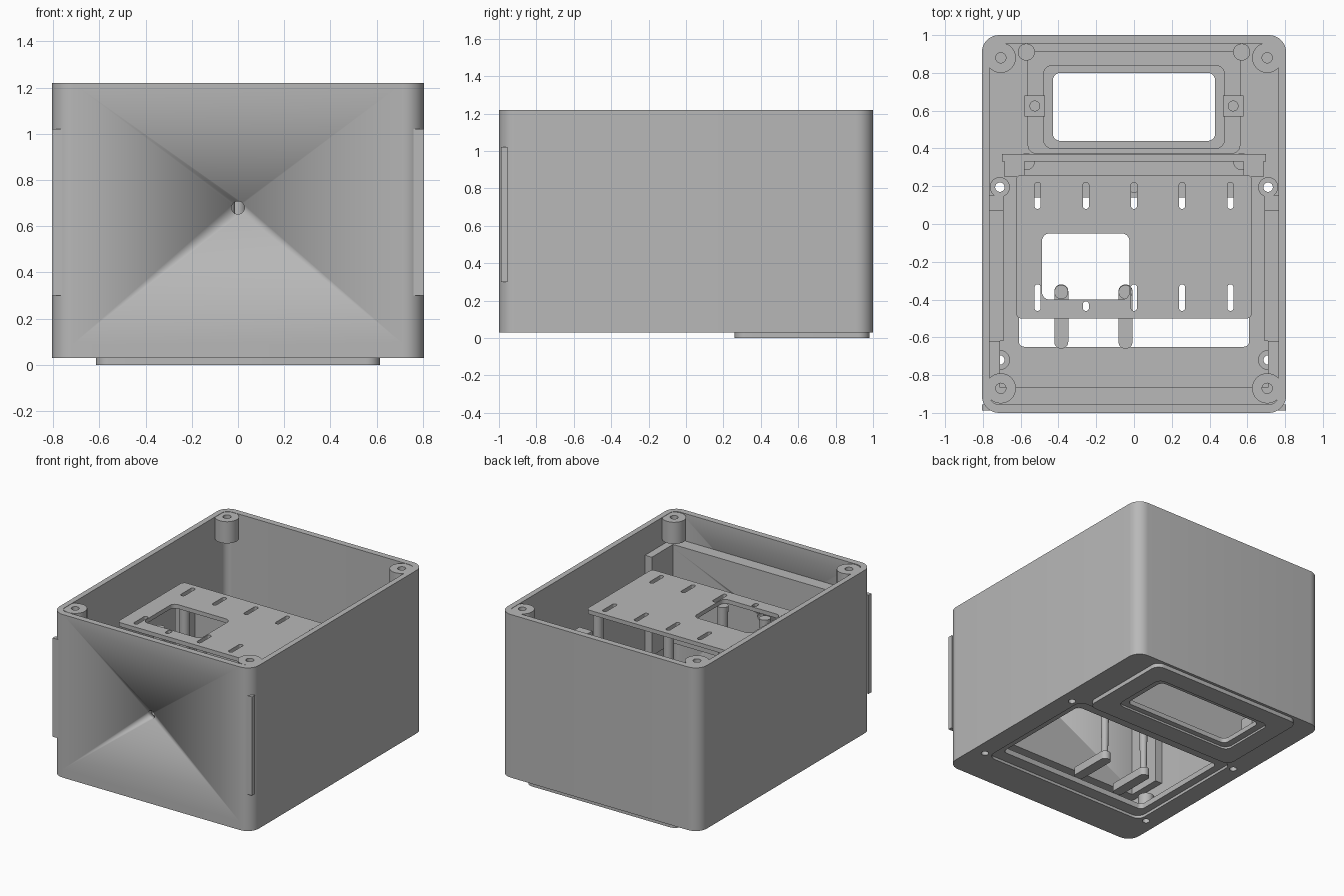
import bpy, bmesh
from math import sin, cos, pi, radians
from mathutils import Matrix

cube = bpy.data.objects.get("Cube")
if cube:
    bpy.data.objects.remove(cube, do_unlink=True)

GREY = (0.48, 0.48, 0.48, 1)
mat = bpy.data.materials.new("plain grey")
mat.use_nodes = True
mat.diffuse_color = GREY
mat.node_tree.nodes["Principled BSDF"].inputs["Base Color"].default_value = GREY


def finish(name, mesh):
    ob = bpy.data.objects.new(name, mesh)
    bpy.context.collection.objects.link(ob)
    mesh.materials.clear()
    mesh.materials.append(mat)
    bpy.ops.object.select_all(action='DESELECT')
    ob.select_set(True)
    bpy.context.view_layer.objects.active = ob
    bpy.ops.object.shade_smooth_by_angle(angle=radians(30))
    return ob


def rect(x0, x1, y0, y1, r=0.0):
    """Rectangle outline with rounded corners."""
    if r == 0:
        return [(x0, y0), (x1, y0), (x1, y1), (x0, y1)]
    centres = [(x1 - r, y1 - r), (x0 + r, y1 - r), (x0 + r, y0 + r), (x1 - r, y0 + r)]
    pts = []
    for q, (cx, cy) in enumerate(centres):
        for i in range(9):
            a = (q + i / 8) * pi / 2
            pts.append((cx + r * cos(a), cy + r * sin(a)))
    return pts


def centred(w, y0, y1, r=0.0):
    return rect(-w, w, y0, y1, r)


def circle(x, y, r, n=28):
    return [(x + r * cos(2 * pi * i / n), y + r * sin(2 * pi * i / n)) for i in range(n)]


def plate(name, z0, z1, *loops):
    """Extrude an outline with any number of holes between two heights."""
    cu = bpy.data.curves.new(name, 'CURVE')
    cu.dimensions = '2D'
    cu.fill_mode = 'BOTH'
    cu.extrude = (z1 - z0) / 2
    for loop in loops:
        sp = cu.splines.new('POLY')
        sp.points.add(len(loop) - 1)
        for p, (x, y) in zip(sp.points, loop):
            p.co = (x, y, 0, 1)
        sp.use_cyclic_u = True
    tmp = bpy.data.objects.new(name, cu)
    mesh = bpy.data.meshes.new_from_object(tmp)
    bpy.data.objects.remove(tmp)
    bpy.data.curves.remove(cu)
    bm = bmesh.new()
    bm.from_mesh(mesh)
    bmesh.ops.remove_doubles(bm, verts=bm.verts, dist=1e-5)
    bmesh.ops.recalc_face_normals(bm, faces=bm.faces)
    bmesh.ops.translate(bm, verts=bm.verts, vec=(0, 0, (z0 + z1) / 2))
    bm.to_mesh(mesh)
    bm.free()
    return finish(name, mesh)


def post(name, x, y, z0, z1, r0, r1):
    bm = bmesh.new()
    bmesh.ops.create_cone(bm, cap_ends=True, segments=28, radius1=r0, radius2=r1, depth=z1 - z0,
                          matrix=Matrix.Translation((x, y, (z0 + z1) / 2)))
    mesh = bpy.data.meshes.new(name)
    bm.to_mesh(mesh)
    bm.free()
    return finish(name, mesh)


# Outer shell and the embedded front panel
outer = centred(0.805, -1, 1, 0.09)
shell = plate("shell_walls", 0.09, 1.22, outer, centred(0.765, -0.955, 0.955, 0.05))
panel = plate("front_panel", 0.30, 1.02, centred(0.805, -0.988, -0.955))
ledge = plate("front_inner_ledge", 0.30, 1.02, centred(0.766, -0.956, -0.865))

# Round hole through the front
cutter = post("front_hole_cutter", 0, 0, -0.2, 0.2, 0.028, 0.028)
cutter.matrix_world = Matrix.Translation((0, -0.95, 0.68)) @ Matrix.Rotation(pi / 2, 4, 'X')
cutter.hide_render = True
for ob in (shell, panel, ledge):
    mod = ob.modifiers.new("front_hole", 'BOOLEAN')
    mod.operation = 'DIFFERENCE'
    mod.solver = 'EXACT'
    mod.object = cutter
    bpy.context.view_layer.objects.active = ob
    bpy.ops.object.modifier_apply(modifier=mod.name)
bpy.data.objects.remove(cutter, do_unlink=True)

# Floor in stepped layers: access opening, screw holes and window
holes = [circle(sx * 0.71, y, 0.025) for sx in (-1, 1) for y in (0.195, -0.72)]
small_window = centred(0.43, 0.44, 0.80, 0.04)
large_window = centred(0.48, 0.40, 0.84, 0.05)
opening = centred(0.61, -0.65, 0.14, 0.03)
plate("floor_recess", 0.03, 0.05, outer, centred(0.665, -0.74, 0.23, 0.06), small_window, *holes)
plate("floor", 0.05, 0.07, outer, opening, large_window, *holes)
plate("floor_top", 0.07, 0.09, outer, opening, centred(0.56, 0.375, 0.91, 0.04), *holes)

# Raised bezel under the window
bezel = centred(0.615, 0.26, 0.98, 0.06)
plate("bezel_lip", 0, 0.015, bezel, large_window)
plate("bezel", 0.015, 0.03, bezel, small_window)

# Wall between the window and the access opening
plate("divider_wall", 0.09, 0.85, centred(0.70, 0.33, 0.37))

# Mirrored fittings along both sides
for side, s in (("right", -1), ("left", 1)):
    def span(a, b, y0, y1):
        return rect(min(s * a, s * b), max(s * a, s * b), y0, y1)
    for end, y in (("back", 0.88), ("front", -0.87)):
        plate(f"{side}_{end}_corner_boss", 1.06, 1.218,
              circle(s * 0.705, y, 0.08), circle(s * 0.705, y, 0.027))
    for end, y in (("back", 0.195), ("front", -0.72)):
        plate(f"{side}_{end}_cover_boss", 0.09, 0.22,
              circle(s * 0.71, y, 0.053), circle(s * 0.71, y, 0.025))
    plate(f"{side}_front_wing", 0.30, 1.02, span(0.71, 0.766, -0.866, -0.62))
    plate(f"{side}_side_rail", 0.09, 0.14, span(0.69, 0.766, -0.62, 0.07))
    plate(f"{side}_rail_block", 0.09, 0.22, span(0.69, 0.766, 0.07, 0.15))
    plate(f"{side}_divider_bracket", 0.09, 0.85, span(0.58, 0.685, 0.25, 0.331))
    plate(f"{side}_window_clamp", 0.05, 0.16, span(0.47, 0.58, 0.57, 0.68),
          circle(s * 0.525, 0.625, 0.026))
    for end, y in (("back", 0.91), ("front", 0.33)):
        post(f"{side}_{end}_window_peg", s * 0.57, y, 0.05, 0.15, 0.045, 0.045)

# Mounting plate with a cutout and two rows of slots
slots = []
for x in (-0.51, -0.255, 0, 0.255, 0.51):
    slots.append(rect(x - 0.016, x + 0.016, 0.08, 0.22, 0.015))
    y1 = -0.41 if x == -0.255 else -0.32
    slots.append(rect(x - 0.016, x + 0.016, -0.46, y1, 0.015))
plate("mounting_plate", 0.97, 1.0, centred(0.625, -0.50, 0.26, 0.03),
      rect(-0.487, -0.024, -0.40, -0.05, 0.04), *slots)

# Posts under the mounting plate
for name, x in (("right", -0.57), ("middle", 0), ("left", 0.57)):
    post(f"{name}_plate_post", x, 0.2, 0.09, 0.97, 0.035, 0.035)
for name, x in (("outer", -0.385), ("inner", -0.045)):
    post(f"{name}_tapered_post", x, -0.36, 0.15, 0.97, 0.022, 0.037)
    plate(f"{name}_support_arm", 0.09, 0.15, rect(x - 0.037, x + 0.037, -0.66, -0.32, 0.036))
